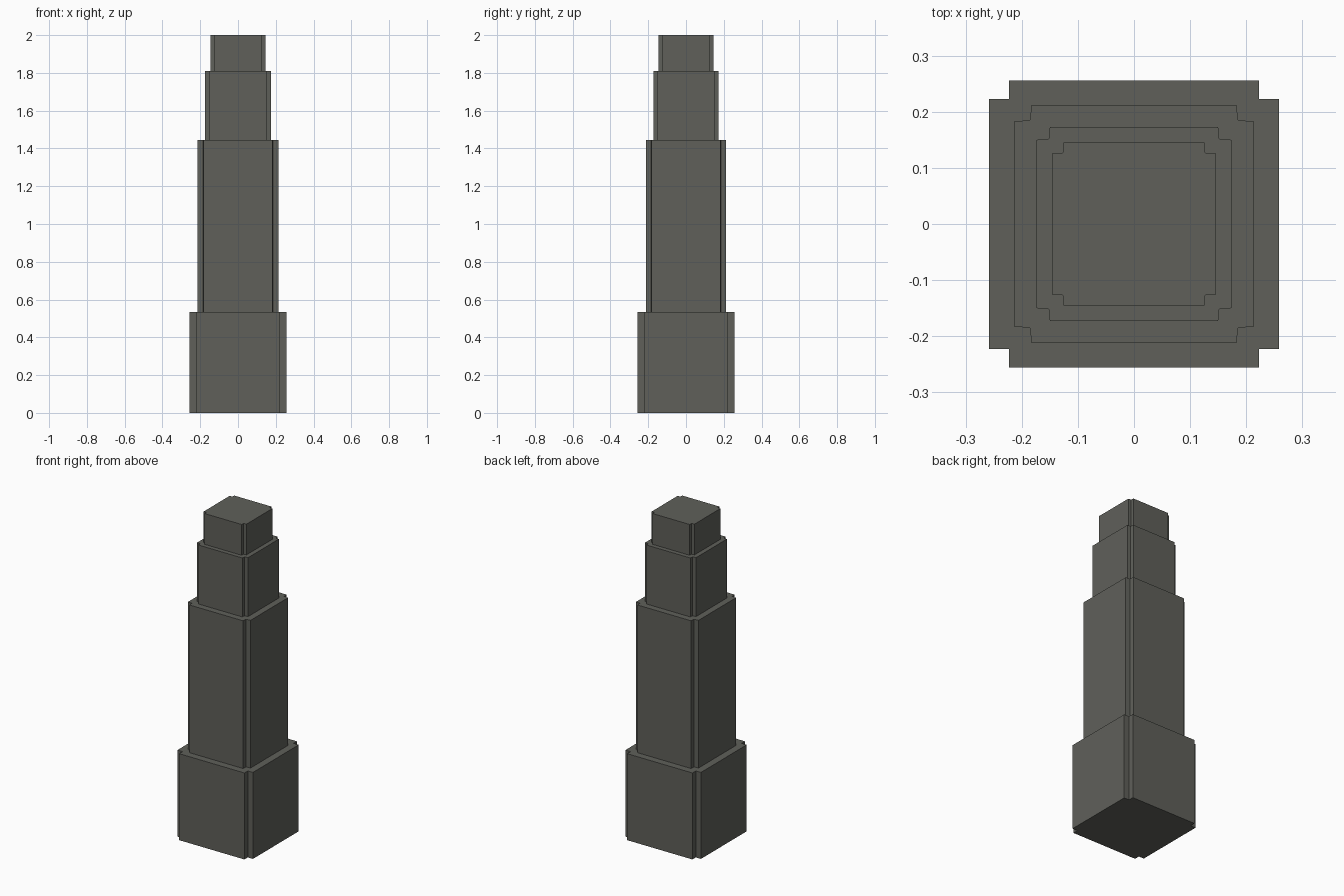
import bpy, bmesh

if "Cube" in bpy.data.objects:
    bpy.data.objects.remove(bpy.data.objects["Cube"])

stone = bpy.data.materials.new("dark_grey_stone")
stone.diffuse_color = (0.115, 0.117, 0.102, 1)
stone.use_nodes = True
stone.node_tree.nodes["Principled BSDF"].inputs["Base Color"].default_value = stone.diffuse_color


def tier(name, z0, z1, hx, hy, edge, inner):
    """Square block with a step notched out of each vertical corner.
    edge: where the notch starts on a face, inner: its inside corner."""
    quarter = [(hx, edge), (inner, inner), (edge, hy)]
    ring = quarter[:]
    ring += [(-x, y) for x, y in reversed(quarter)]
    ring += [(-x, -y) for x, y in quarter]
    ring += [(x, -y) for x, y in reversed(quarter)]
    bm = bmesh.new()
    base = bm.faces.new([bm.verts.new((x, y, z0)) for x, y in ring])
    top = bmesh.ops.extrude_face_region(bm, geom=[base], use_keep_orig=True)["geom"]
    for v in top:
        if isinstance(v, bmesh.types.BMVert):
            v.co.z = z1
    bmesh.ops.recalc_face_normals(bm, faces=bm.faces)
    mesh = bpy.data.meshes.new(name)
    bm.to_mesh(mesh)
    bm.free()
    mesh.materials.append(stone)
    obj = bpy.data.objects.new(name, mesh)
    bpy.context.collection.objects.link(obj)


# Four stacked tiers, each narrower than the one below
tier("base_tier", 0.0, 0.534, 0.258, 0.256, 0.223, 0.223)
tier("main_shaft", 0.534, 1.446, 0.2135, 0.212, 0.183, 0.185)
tier("upper_tier", 1.446, 1.81, 0.174, 0.1725, 0.150, 0.152)
tier("top_tier", 1.81, 2.0, 0.146, 0.145, 0.126, 0.127)
